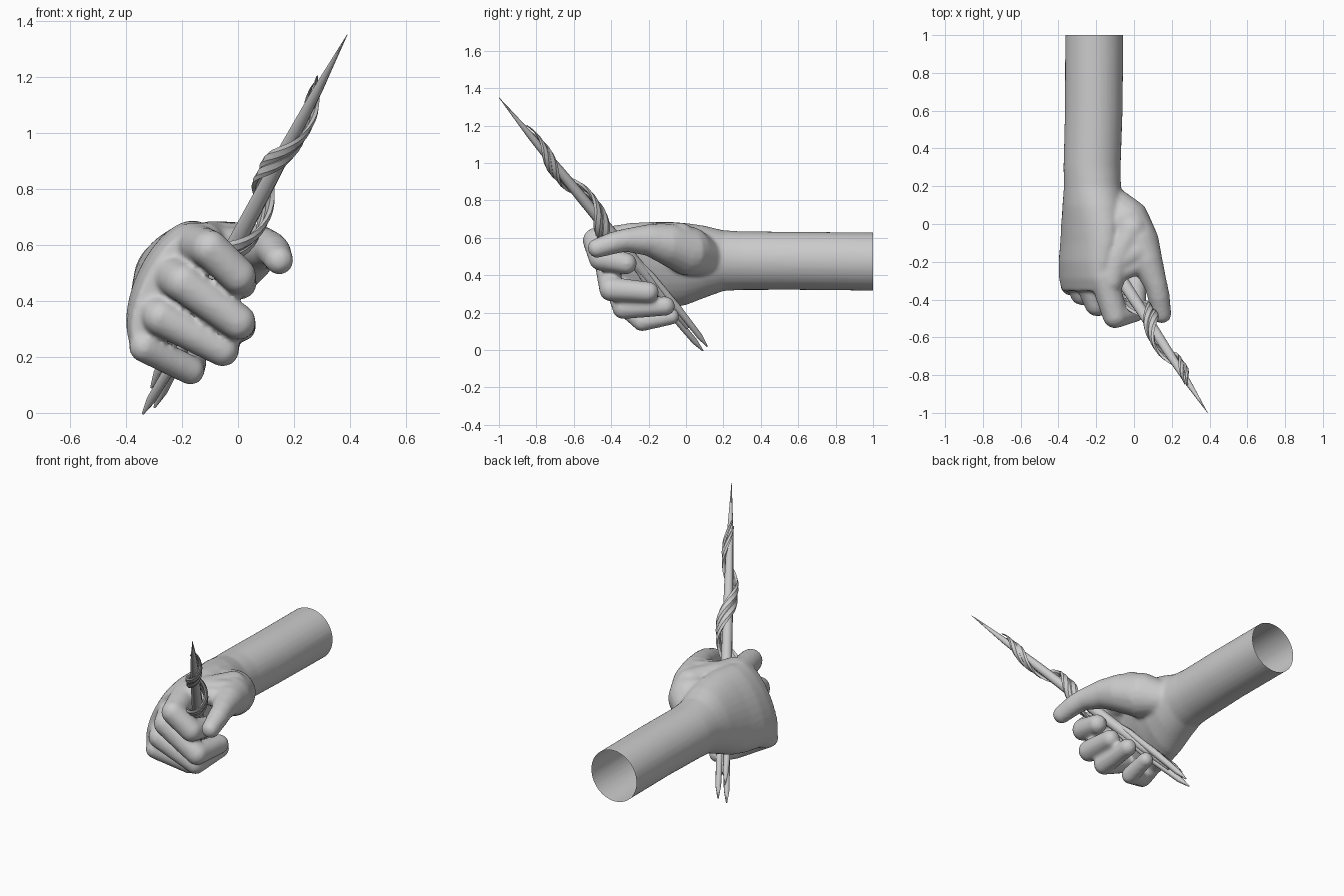
import bpy, bmesh
from math import sin, cos, pi, radians
from mathutils import Vector, Matrix

if "Cube" in bpy.data.objects:
    bpy.data.objects.remove(bpy.data.objects["Cube"])


def finish(bm, name, angle=40):
    bmesh.ops.recalc_face_normals(bm, faces=bm.faces[:])
    me = bpy.data.meshes.new(name)
    bm.to_mesh(me)
    bm.free()
    ob = bpy.data.objects.new(name, me)
    bpy.context.collection.objects.link(ob)
    bpy.ops.object.select_all(action='DESELECT')
    ob.select_set(True)
    bpy.context.view_layer.objects.active = ob
    bpy.ops.object.shade_smooth_by_angle(angle=radians(angle))
    return ob


def loft(bm, rings):
    """Skin a list of equal-length point rings and cap both ends."""
    vs = [[bm.verts.new(p) for p in r] for r in rings]
    n = len(vs[0])
    for a, b in zip(vs, vs[1:]):
        for i in range(n):
            j = (i + 1) % n
            bm.faces.new((a[i], a[j], b[j], b[i]))
    bm.faces.new(vs[0])
    bm.faces.new(vs[-1])


def limb(bm, pts):
    """Round limb: overlapping balls between (x, y, z, radius) joints."""
    for a, b in zip(pts, pts[1:]):
        a, b = Vector(a), Vector(b)
        n = max(2, int((b - a).length / 0.016))
        for i in range(n + 1):
            p = a.lerp(b, i / n)
            bmesh.ops.create_uvsphere(bm, u_segments=14, v_segments=10, radius=p[3],
                                      matrix=Matrix.Translation(p.xyz))


def tube(bm, pts, radii, sides=8, flat=1.0):
    """Tapered tube; flat < 1 gives a ribbon lying against the wand axis."""
    rings = []
    for i, p in enumerate(pts):
        d = (pts[min(i + 1, len(pts) - 1)] - pts[max(i - 1, 0)]).normalized()
        if flat < 1:
            out = p - BASE
            u = d.cross(out - D * out.dot(D))
        else:
            u = Vector((1, 0, 0))
        u = (u - d * u.dot(d)).normalized()
        v = d.cross(u)
        rings.append([p + radii[i] * (u * cos(2 * pi * k / sides) + v * flat * sin(2 * pi * k / sides))
                      for k in range(sides)])
    loft(bm, rings)


# Hand and forearm: palm loft along y, then fingers, fused by a remesh
hand = bmesh.new()
# y, centre x, centre z, half width, half thickness
sections = [(1.04, -.21, .473, .156, .154), (.6, -.213, .477, .156, .152), (.3, -.222, .478, .158, .15),
            (.2, -.22, .478, .165, .148), (.1, -.215, .472, .2, .155), (0, -.218, .46, .232, .15),
            (-.1, -.23, .455, .248, .135), (-.2, -.25, .453, .25, .117),
            (-.29, -.262, .447, .245, .095), (-.355, -.27, .437, .215, .072)]
tilt = radians(65)
w_dir = Vector((cos(tilt), 0, sin(tilt)))
t_dir = Vector((sin(tilt), 0, -cos(tilt)))
loft(hand, [[Vector((cx, y, cz)) + w_dir * (w * cos(2 * pi * k / 32)) + t_dir * (t * sin(2 * pi * k / 32))
             for k in range(32)] for y, cx, cz, w, t in sections])

fingers = [
    [(-.16, -.28, .602, .078), (-.1, -.485, .585, .068), (0, -.455, .49, .066), (.01, -.32, .463, .058)],
    [(-.25, -.28, .5, .075), (-.195, -.42, .465, .07), (0, -.4, .325, .065), (.01, -.2, .31, .056)],
    [(-.305, -.28, .375, .07), (-.275, -.365, .34, .066), (-.055, -.335, .225, .06), (-.045, -.11, .235, .052)],
    [(-.325, -.26, .26, .062), (-.335, -.325, .235, .055), (-.17, -.235, .152, .052), (-.155, -.08, .18, .045)],
]
thumb = [(-.14, .12, .49, .095), (-.045, .01, .53, .132), (.02, -.09, .565, .112), (.065, -.19, .588, .086),
         (.115, -.32, .588, .062), (.13, -.38, .575, .06), (.147, -.475, .545, .052)]
# Skin between thumb and index finger, as a fan of short webs
webs = [[(-.01, -.03, .6, .082), (-.09, -.18, .612, .074), (-.12, -.3, .61, .07)],
        [(.02, -.14, .606, .075), (-.06, -.19, .615, .065)],
        [(.055, -.19, .6, .065), (-.06, -.25, .612, .05)]]
for chain in fingers + [thumb] + webs:
    limb(hand, chain)

blank = finish(hand, "hand_blank")
rm = blank.modifiers.new("fuse", 'REMESH')
rm.mode = 'VOXEL'
rm.voxel_size = 0.011
sm = blank.modifiers.new("soften", 'SMOOTH')
sm.factor = 0.5
sm.iterations = 6
skin = bmesh.new()
skin.from_object(blank, bpy.context.evaluated_depsgraph_get())
bpy.data.objects.remove(blank)
# Open the forearm end
bmesh.ops.bisect_plane(skin, geom=skin.verts[:] + skin.edges[:] + skin.faces[:],
                       plane_co=(0, 1, 0), plane_no=(0, 1, 0), clear_outer=True)
finish(skin, "hand_and_forearm", 60)

# Wand axis and its perpendicular frame
BASE, TIP = Vector((-.32, .1, .02)), Vector((.39, -1, 1.35))
D = (TIP - BASE).normalized()
E1 = (Vector((1, 0, 0)) - D * D.x).normalized()
E2 = D.cross(E1)


def axis(t, a=0.0, ang=0.0):
    return BASE.lerp(TIP, t) + a * (E1 * cos(ang) + E2 * sin(ang))


# Wand shaft tapering to a point
bm = bmesh.new()
ts = [.08, .2, .4, .55, .7, .85, 1]
tube(bm, [axis(t) for t in ts], [.02, .03, .033, .03, .026, .018, .001])
finish(bm, "wand_shaft", 60)

# Split roots at the butt
bm = bmesh.new()
for ang, t0 in ((.4, .0), (2.3, .04), (4.2, -.01)):
    tt = [t0, t0 + .04, .15, .28, .36]
    tube(bm, [axis(t, a, ang + t * 3) for t, a in zip(tt, (.026, .027, .026, .022, .012))],
         [.004, .018, .022, .02, .012], 6)
finish(bm, "wand_roots", 60)

# Twisting vines around the shaft
bm = bmesh.new()
N = 44
for phase, t0, t1, grow in ((0, .36, .875, 1), (.9, .39, .86, .85)):
    pts, rad = [], []
    for i in range(N + 1):
        s = i / N
        t = t0 + (t1 - t0) * s
        pts.append(axis(t, grow * (.07 - .042 * s), 2 * pi * (t - .53) / .25 + phase))
        rad.append(.004 + .022 * min(1, s * 8, (1 - s) * 6) * (1 - .3 * s))
    tube(bm, pts, rad, 6, .5)
finish(bm, "wand_vines")
